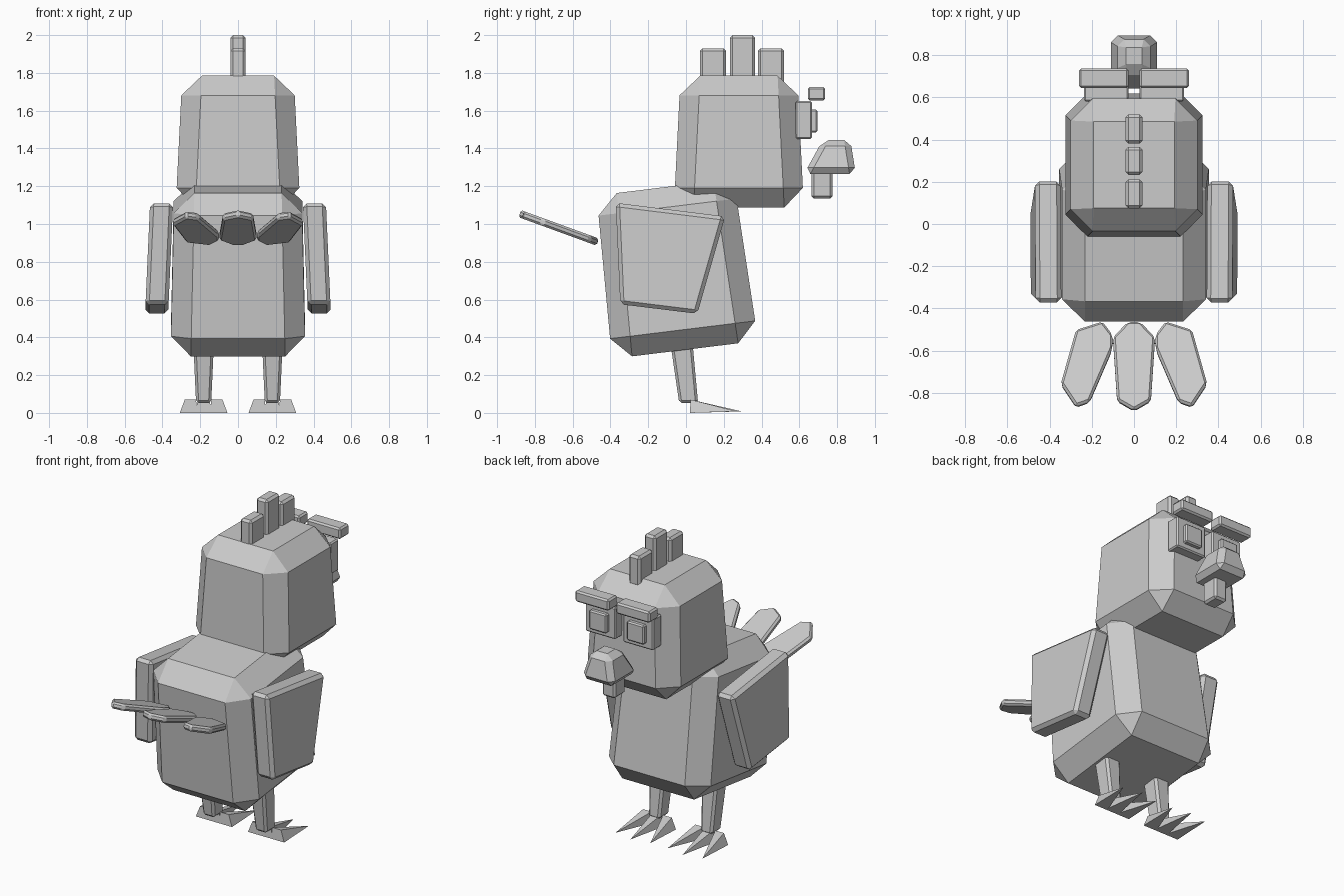
import bpy, bmesh, math
from mathutils import Vector, Matrix

if "Cube" in bpy.data.objects:
    bpy.data.objects.remove(bpy.data.objects["Cube"])

grey = bpy.data.materials.new("light_grey")
grey.diffuse_color = (0.6, 0.6, 0.6, 1)
grey.use_nodes = True
grey.node_tree.nodes["Principled BSDF"].inputs["Base Color"].default_value = grey.diffuse_color


def hull(name, points):
    """Flat-shaded convex solid around the given points."""
    bm = bmesh.new()
    for p in points:
        bm.verts.new(p)
    res = bmesh.ops.convex_hull(bm, input=bm.verts[:])
    junk = {g for g in res["geom_interior"] + res["geom_unused"]
            if isinstance(g, bmesh.types.BMVert)}
    if junk:
        bmesh.ops.delete(bm, geom=list(junk), context='VERTS')
    bmesh.ops.dissolve_limit(bm, angle_limit=0.01, verts=bm.verts[:], edges=bm.edges[:])
    bmesh.ops.recalc_face_normals(bm, faces=bm.faces[:])
    me = bpy.data.meshes.new(name)
    bm.to_mesh(me)
    bm.free()
    me.materials.append(grey)
    ob = bpy.data.objects.new(name, me)
    bpy.context.collection.objects.link(ob)
    return ob


def box(name, z0, z1, low, high, b, tilt=0):
    """Chamfered tapered box; low and high are (centre x, centre y, half x, half y)."""
    rot = Matrix.Rotation(math.radians(tilt), 3, 'X')
    pts = []
    for sx in (-1, 1):
        for sy in (-1, 1):
            for end in (0, 1):
                for dx, dy, dz in ((0, b, b), (b, 0, b), (b, b, 0)):
                    z = z1 - dz if end else z0 + dz
                    t = (z - z0) / (z1 - z0)
                    cx, cy, hx, hy = (l + (h - l) * t for l, h in zip(low, high))
                    pts.append(rot @ Vector((cx + sx * (hx - dx), cy + sy * (hy - dy), z)))
    return hull(name, pts)


def block(name, x, y, z, b):
    """Straight chamfered box from three ranges."""
    foot = (sum(x) / 2, sum(y) / 2, abs(x[1] - x[0]) / 2, abs(y[1] - y[0]) / 2)
    return box(name, z[0], z[1], foot, foot, b)


def plate(name, outline, t, b, place):
    """Chamfered plate of half thickness t over a convex outline."""
    pts = []
    for i, p in enumerate(outline):
        p = Vector(p)
        d1 = (Vector(outline[i - 1]) - p).normalized()
        d2 = (Vector(outline[(i + 1) % len(outline)]) - p).normalized()
        k = b / abs(d1.x * d2.y - d1.y * d2.x)
        for s in (-1, 1):
            q = p + (d1 + d2) * k
            pts.append(place(q.x, q.y, s * t))
            for d in (d1, d2):
                q = p + d * k
                pts.append(place(q.x, q.y, s * (t - b)))
    return hull(name, pts)


# Body and head
box("body", 0.332, 1.2, (0, 0.036, 0.357, 0.39), (0, 0.036, 0.338, 0.365), 0.107, tilt=7)
box("head", 1.087, 1.785, (0, 0.28, 0.33, 0.344), (0, 0.28, 0.295, 0.309), 0.104)

# Comb
for i, (y0, y1, top) in enumerate(((0.074, 0.212, 1.93), (0.233, 0.365, 2.0),
                                   (0.381, 0.519, 1.93))):
    block(f"comb_{i + 1}", (-0.04, 0.04), (y0, y1), (1.74, top), 0.014)

# Beak and wattle
box("beak", 1.265, 1.445, (0, 0.762, 0.118, 0.137), (0, 0.797, 0.07, 0.073), 0.033)
block("wattle", (-0.045, 0.045), (0.665, 0.775), (1.135, 1.29), 0.012)

# Tail feathers lie on one sloping plane
def tail_place(side):
    return lambda u, v, w: (side * u, v + w * 0.3, 0.907 - 0.365 * (v + 0.475) + w)


plate("tail_middle", [(0, -0.886), (-0.08, -0.84), (-0.1, -0.54), (-0.03, -0.467),
                      (0.03, -0.467), (0.1, -0.54), (0.08, -0.84)],
      0.019, 0.011, tail_place(1))

for side, label in ((-1, "left"), (1, "right")):
    plate("tail_" + label, [(0.275, -0.868), (0.347, -0.76), (0.275, -0.505), (0.15, -0.465),
                            (0.1, -0.53), (0.1, -0.59), (0.21, -0.845)],
          0.019, 0.011, tail_place(side))

    # Wing, leaning slightly outward toward the bottom
    plate("wing_" + label, [(-0.372, 1.112), (0.207, 1.04), (0.06, 0.525), (-0.348, 0.575)],
          0.061, 0.02, lambda u, v, w: (side * (0.405 + (1.1 - v) * 0.045 + w), u, v))

    # Eye, pupil and brow
    block("eye_" + label, (side * 0.025, side * 0.237), (0.58, 0.667), (1.45, 1.65), 0.008)
    block("pupil_" + label, (side * 0.071, side * 0.191), (0.65, 0.695), (1.485, 1.605), 0.008)
    block("brow_" + label, (side * 0.025, side * 0.26), (0.645, 0.737), (1.655, 1.725), 0.01)

    # Leg
    cx = side * 0.182
    box("leg_" + label, 0.052, 0.42, (cx, 0.014, 0.04, 0.05), (cx, -0.03, 0.057, 0.06), 0.014)

    # Three pointed toes
    for i in (-1, 0, 1):
        base = cx + i * 0.08
        tip = (cx + i * 0.122, 0.295 if i == 0 else 0.27, 0.008)
        hull(f"toe_{label}_{i + 2}",
             [(base - 0.046, 0.02, 0), (base + 0.046, 0.02, 0),
              (base - 0.03 - i * 0.01, 0.025, 0.07), (base + 0.03 - i * 0.01, 0.025, 0.07), tip])
